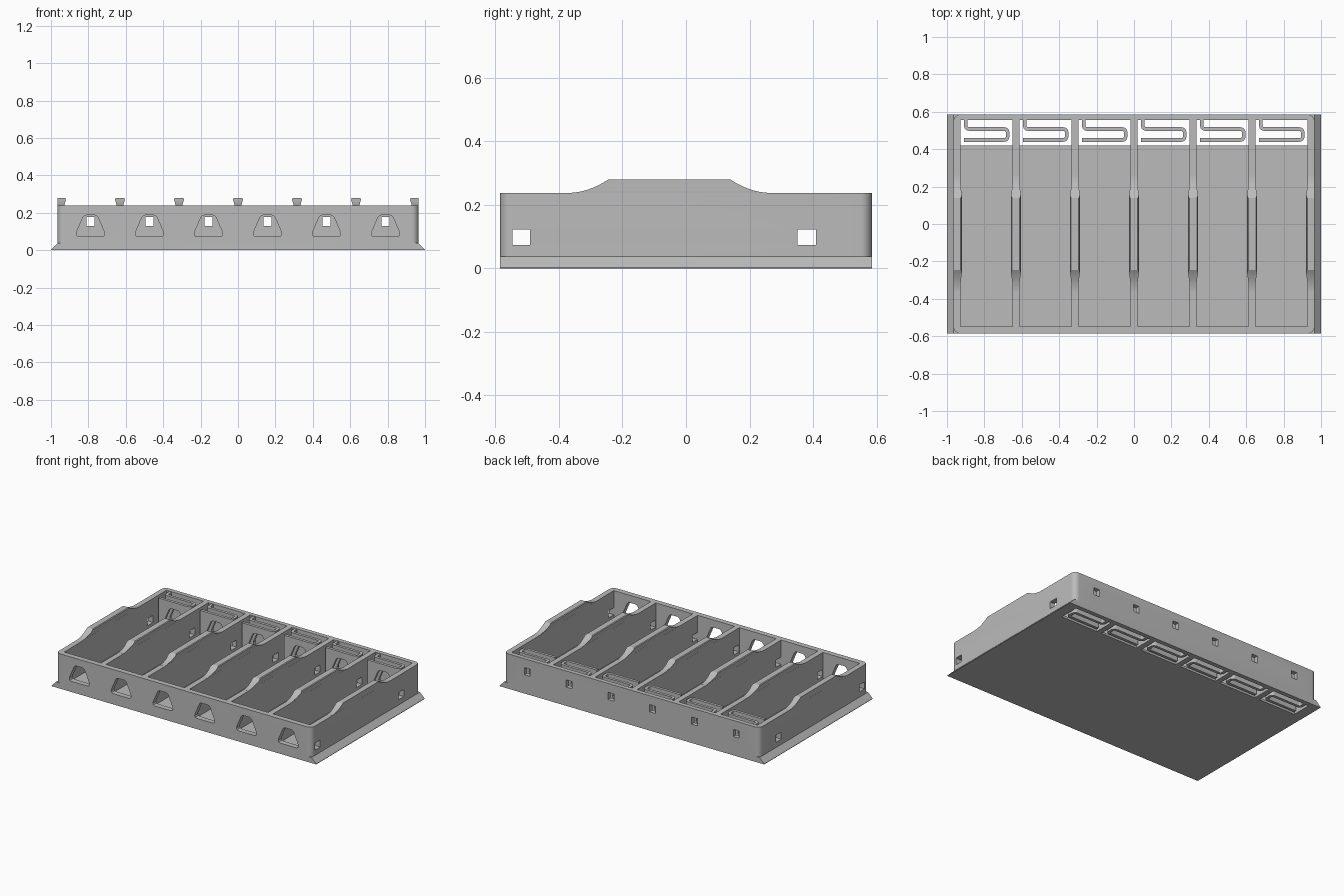
import bpy
import math

cube = bpy.data.objects.get("Cube")
if cube:
    bpy.data.objects.remove(cube, do_unlink=True)

grey = bpy.data.materials.new("matte grey")
grey.use_nodes = True
COLOR = (0.5, 0.5, 0.5, 1)
grey.diffuse_color = COLOR
grey.node_tree.nodes["Principled BSDF"].inputs["Base Color"].default_value = COLOR

PITCH = 0.3155
WALL = 0.037
RIM = 0.238
CENTRES = [(i - 2.5) * PITCH for i in range(6)]


def prism(name, pts, axis, lo, hi):
    """Extrude a 2D outline along an axis: x uses (y, z), y uses (x, z), z uses (x, y)."""
    put = {"x": lambda p, t: (t, p[0], p[1]),
           "y": lambda p, t: (p[0], t, p[1]),
           "z": lambda p, t: (p[0], p[1], t)}[axis]
    n = len(pts)
    verts = [put(p, t) for t in (lo, hi) for p in pts]
    faces = [list(range(n)), list(range(n, 2 * n))]
    faces += [(i, (i + 1) % n, n + (i + 1) % n, n + i) for i in range(n)]
    mesh = bpy.data.meshes.new(name)
    mesh.from_pydata(verts, [], faces)
    mesh.materials.append(grey)
    obj = bpy.data.objects.new(name, mesh)
    bpy.context.collection.objects.link(obj)
    select(obj)
    bpy.ops.object.mode_set(mode="EDIT")
    bpy.ops.mesh.select_all(action="SELECT")
    bpy.ops.mesh.normals_make_consistent(inside=False)
    bpy.ops.object.mode_set(mode="OBJECT")
    return obj


def select(obj):
    bpy.ops.object.select_all(action="DESELECT")
    obj.select_set(True)
    bpy.context.view_layer.objects.active = obj


def boolean(obj, tool, operation="DIFFERENCE"):
    tool.hide_render = True
    mod = obj.modifiers.new("cut", "BOOLEAN")
    mod.operation = operation
    mod.solver = "EXACT"
    mod.object = tool
    select(obj)
    bpy.ops.object.modifier_apply(modifier=mod.name)
    bpy.data.objects.remove(tool, do_unlink=True)


def rect(a0, a1, b0, b1):
    return [(a0, b0), (a1, b0), (a1, b1), (a0, b1)]


def arc(cx, cy, r, start, end, steps=8):
    angles = [math.radians(start + (end - start) * i / steps) for i in range(steps + 1)]
    return [(cx + r * math.cos(a), cy + r * math.sin(a)) for a in angles]


def thicken(path, half):
    """Closed outline of constant width around an open path."""
    left, right = [], []
    for i, (x, y) in enumerate(path):
        ax, ay = path[max(i - 1, 0)]
        bx, by = path[min(i + 1, len(path) - 1)]
        d = math.hypot(bx - ax, by - ay)
        nx, ny = (ay - by) / d * half, (bx - ax) / d * half
        left.append((x + nx, y + ny))
        right.append((x - nx, y - ny))
    return left + right[::-1]


def window(cx, y0, y1):
    """Cutter for the rounded triangular opening."""
    half = [(0.06, 0.073), (0.071, 0.077), (0.076, 0.088), (0.073, 0.1),
            (0.042, 0.172), (0.035, 0.182), (0.024, 0.187)]
    pts = [(cx + x, z) for x, z in half] + [(cx - x, z) for x, z in half[::-1]]
    return prism("window_cutter", pts, "y", y0, y1)


# Tray body with rounded upright corners on a flared foot
R = 0.035
outline = (arc(0.93, 0.55, R, 0, 90) + arc(-0.93, 0.55, R, 90, 180)
           + arc(-0.93, -0.55, R, 180, 270) + arc(0.93, -0.55, R, 270, 360))
tray = prism("tray_body", outline, "z", 0.003, RIM)
foot = prism("foot", [(-1, 0), (1, 0), (1, 0.003), (0.965, 0.038), (-0.965, 0.038), (-1, 0.003)],
             "y", -0.585, 0.585)
boolean(tray, foot, "UNION")

# Compartments with an open slot in the floor at the back, plus openings in both walls
pocket = [(-0.549, 0.015), (0.42, 0.015), (0.42, -0.1), (0.555, -0.1), (0.555, 0.4), (-0.549, 0.4)]
half_width = (PITCH - WALL) / 2
for cx in CENTRES:
    boolean(tray, prism("pocket_cutter", pocket, "x", cx - half_width, cx + half_width))
    boolean(tray, window(cx, -0.7, -0.5))
    boolean(tray, prism("slot_cutter", rect(cx - 0.022, cx + 0.022, 0.128, 0.177), "y", 0.5, 0.7))

# Square holes through the end walls and every divider
for y0, y1 in ((-0.547, -0.492), (0.351, 0.41)):
    boolean(tray, prism("hole_cutter", rect(y0, y1, 0.074, 0.122), "x", -1.1, 1.1))

# Folded spring at the back of each compartment
for cx in CENTRES:
    path = [(-0.11, 0.565)] + arc(-0.095, 0.523, 0.015, 180, 270, 5)
    path += arc(0.095, 0.49, 0.018, 90, 0, 5) + arc(0.095, 0.467, 0.018, 0, -90, 5)
    path += [(-0.12, 0.449)]
    spring = prism("spring", [(cx + x, y) for x, y in thicken(path, 0.0095)], "z", 0, 0.234)
    boolean(spring, window(cx, 0.4, 0.54))

# Raised grip on each divider: flared section trimmed by a swept side profile
SIDE = [(-0.372 + 0.127 * t, RIM + 0.042 * t * t) for t in [i / 10 for i in range(11)]]
SIDE += [(0.14 + 0.127 * t, RIM + 0.042 * (1 - t) ** 2) for t in [i / 10 for i in range(11)]]
SIDE += [(0.267, 0.22), (-0.372, 0.22)]
SECTION = [(0.0175, 0.23), (0.0185, 0.243), (0.026, 0.268), (0.025, 0.276), (0.02, 0.28)]
for i in range(7):
    cx = (i - 3) * PITCH
    pts = [(cx + x, z) for x, z in SECTION] + [(cx - x, z) for x, z in SECTION[::-1]]
    pts = [(max(-0.965, min(0.965, x)), z) for x, z in pts]
    grip = prism("divider_grip", pts, "y", -0.36, 0.26)
    boolean(grip, prism("grip_trim", SIDE, "x", -1.1, 1.1), "INTERSECT")

for obj in bpy.context.collection.objects:
    if obj.type == "MESH" and grey.name in obj.data.materials:
        select(obj)
        bpy.ops.object.shade_smooth_by_angle(angle=math.radians(30))
